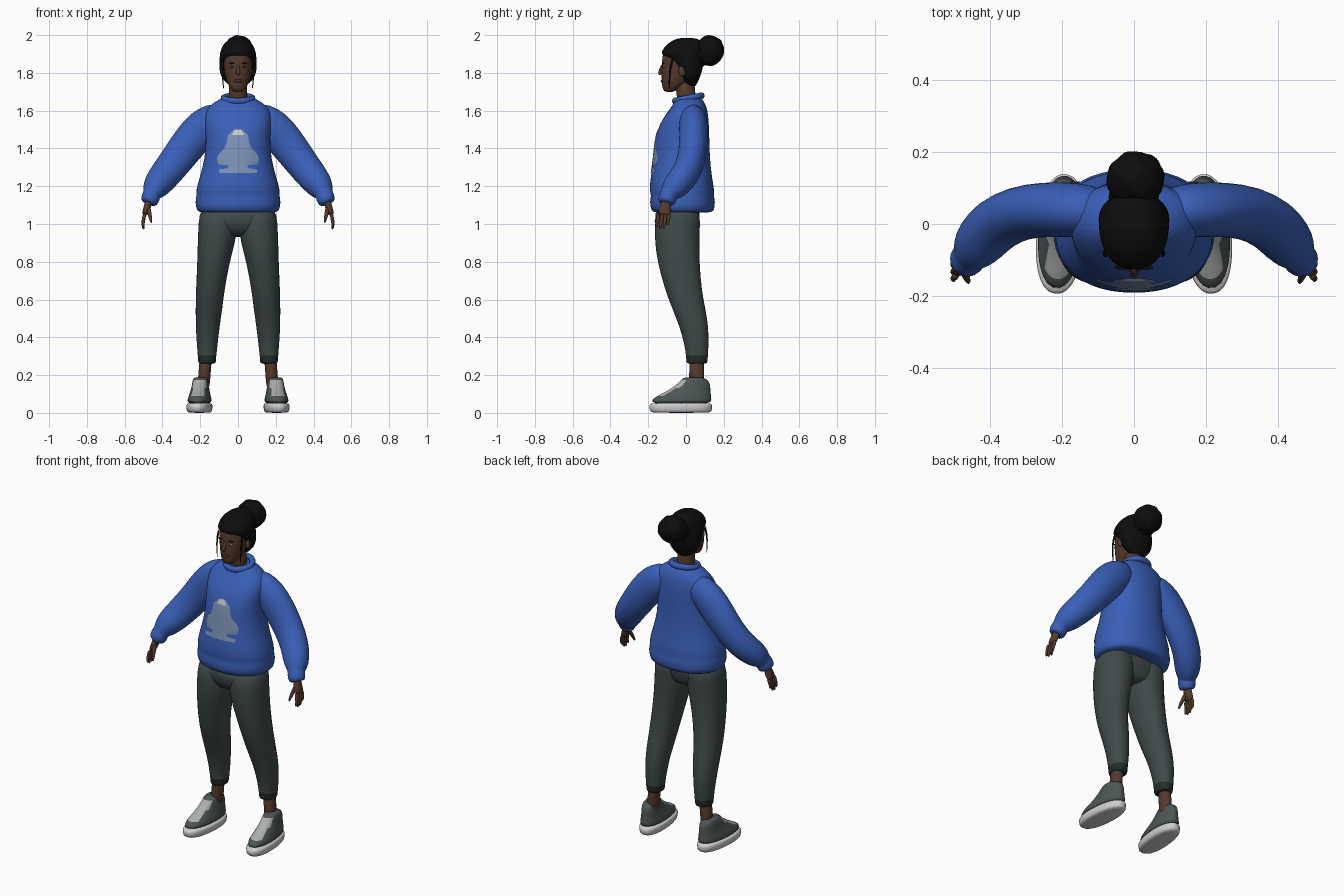
import bpy, bmesh, math
from mathutils import Vector

if "Cube" in bpy.data.objects:
    bpy.data.objects.remove(bpy.data.objects["Cube"])


def material(name, r, g, b):
    m = bpy.data.materials.new(name)
    m.use_nodes = True
    m.diffuse_color = (r, g, b, 1)
    bsdf = m.node_tree.nodes["Principled BSDF"]
    bsdf.inputs["Base Color"].default_value = (r, g, b, 1)
    bsdf.inputs["Roughness"].default_value = 0.8
    return m


BLUE = material("sweater_blue", .042, .115, .48)
PRINT = material("print_pale_blue", .2, .29, .48)
WHITE = material("sole_white", .62, .62, .62)
LACE = material("lace_grey", .42, .43, .43)
TROUSER = material("trouser_grey", .05, .066, .066)
HEM = material("hem_dark", .018, .024, .024)
SKIN = material("skin_brown", .09, .042, .025)
LIP = material("lip_brown", .075, .026, .02)
HAIR = material("hair_black", .004, .004, .004)
SHOE = material("shoe_grey", .075, .092, .092)


def finish(name, bm, mats, rule=None, mirror=False, sub=1):
    """Turn a bmesh into a smooth, optionally mirrored object."""
    bmesh.ops.recalc_face_normals(bm, faces=bm.faces)
    for f in bm.faces:
        f.smooth = True
        if rule:
            f.material_index = rule(f.calc_center_median())
    me = bpy.data.meshes.new(name)
    bm.to_mesh(me)
    bm.free()
    for m in mats:
        me.materials.append(m)
    ob = bpy.data.objects.new(name, me)
    bpy.context.collection.objects.link(ob)
    if mirror:
        mod = ob.modifiers.new("mirror", "MIRROR")
        mod.use_mirror_merge = False
    if sub:
        mod = ob.modifiers.new("smooth", "SUBSURF")
        mod.levels = mod.render_levels = sub
    return ob


def bridge(bm, rings):
    """Skin a list of equal point rings and cap both ends."""
    vs = [[bm.verts.new(p) for p in ring] for ring in rings]
    n = len(vs[0])
    for a, b in zip(vs, vs[1:]):
        for i in range(n):
            j = (i + 1) % n
            bm.faces.new((a[i], a[j], b[j], b[i]))
    bm.faces.new(vs[0])
    bm.faces.new(vs[-1])


def oval(z, cx, rx, yf, yb, power, n=24):
    cy, ry, e = (yf + yb) / 2, (yb - yf) / 2, 2 / power
    pts = []
    for i in range(n):
        a = 2 * math.pi * (i + .5) / n
        c, s = math.cos(a), math.sin(a)
        pts.append(Vector((cx + rx * math.copysign(abs(c) ** e, c),
                           cy + ry * math.copysign(abs(s) ** e, s), z)))
    return pts


def loft(name, rows, mats, power=2, turn=None, **kw):
    """Stack ovals given as (z, centre x, half width, front y, back y)."""
    bm = bmesh.new()
    bridge(bm, [oval(*r, power) for r in rows])
    ob = finish(name, bm, mats, **kw)
    if turn:
        x, angle = turn
        for v in ob.data.vertices:
            px, py = v.co.x, v.co.y
            v.co.x = x + px * math.cos(angle) - py * math.sin(angle)
            v.co.y = px * math.sin(angle) + py * math.cos(angle)
    return ob


def add_tube(bm, path, n=12):
    """Sweep an oval along points given as (x, y, z, thickness, breadth)."""
    pts = [Vector(p[:3]) for p in path]
    rings = []
    for i, p in enumerate(pts):
        t = (pts[min(i + 1, len(pts) - 1)] - pts[max(i - 1, 0)]).normalized()
        u = Vector((0, 1, 0)).cross(t).normalized()
        v = t.cross(u)
        a, b = path[i][3], path[i][-1]
        rings.append([p + u * a * math.cos(k * math.tau / n) + v * b * math.sin(k * math.tau / n)
                      for k in range(n)])
    bridge(bm, rings)


def tubes(name, paths, mat, n=12):
    bm = bmesh.new()
    for path in paths:
        add_tube(bm, path, n)
    return finish(name, bm, [mat], mirror=True)


def ball(name, loc, size, mat, mirror=False, lump=0):
    bm = bmesh.new()
    bmesh.ops.create_icosphere(bm, subdivisions=4 if lump else 3, radius=1)
    for v in bm.verts:
        c = v.co
        k = 1 + lump * math.sin(7 * c.x + 3 * c.z) * math.sin(6 * c.y - 4 * c.z)
        v.co = Vector([loc[i] + size[i] * c[i] * k for i in range(3)])
    return finish(name, bm, [mat], mirror=mirror, sub=0)


# Sweater body, collar and sleeves
sweater = loft("sweater_body", [
    (1.06, 0, .2, -.165, .13), (1.065, 0, .22, -.185, .15), (1.12, 0, .23, -.195, .157),
    (1.148, 0, .22, -.184, .147), (1.18, 0, .225, -.196, .152), (1.25, 0, .203, -.188, .138),
    (1.35, 0, .176, -.172, .127), (1.45, 0, .17, -.165, .125), (1.53, 0, .178, -.142, .122),
    (1.59, 0, .18, -.1, .117), (1.63, 0, .15, -.072, .107), (1.66, 0, .1, -.055, .088),
    (1.672, 0, .065, -.045, .07)], [BLUE], power=2.25)

bpy.ops.mesh.primitive_torus_add(major_radius=.076, minor_radius=.016, major_segments=40,
                                 location=(0, .012, 1.665), rotation=(.2, 0, 0))
collar = bpy.context.object
collar.name = "sweater_collar"
collar.scale = (1, .95, 1.1)
collar.data.materials.append(BLUE)
bpy.ops.object.shade_smooth()

tubes("sleeves", [[
    (.08, .035, 1.565, .075, .06), (.13, .038, 1.555, .088, .072), (.185, .04, 1.515, .1, .078),
    (.25, .04, 1.44, .098, .077), (.32, .032, 1.345, .09, .076), (.385, 0, 1.262, .084, .076),
    (.425, -.045, 1.212, .077, .074), (.447, -.075, 1.178, .062, .062),
    (.456, -.09, 1.158, .045, .045), (.461, -.096, 1.146, .051, .051),
    (.471, -.105, 1.112, .046, .046), (.473, -.106, 1.108, .03, .03)]], BLUE, 20)

# Chest print: a thin plate laid on the sweater
outline = [(1.5, .022), (1.47, .052), (1.43, .06), (1.405, .068), (1.37, .1), (1.345, .11),
           (1.315, .1), (1.31, .05), (1.295, .052), (1.288, .1), (1.27, .1)]
bm = bmesh.new()
grid = [[bm.verts.new((w * (i / 8 - 1), -.3, z)) for i in range(17)] for z, w in outline]
for a, b in zip(grid, grid[1:]):
    for i in range(16):
        bm.faces.new((a[i], a[i + 1], b[i + 1], b[i]))
plate = finish("chest_print", bm, [PRINT, WHITE], sub=0,
               rule=lambda c: int(c.z > 1.47 and abs(c.x) < .025))
wrap = plate.modifiers.new("wrap", "SHRINKWRAP")
wrap.target = sweater
wrap.wrap_method = "PROJECT"
wrap.use_project_x, wrap.use_project_y, wrap.use_project_z = False, True, False
wrap.use_positive_direction = True
wrap.use_negative_direction = False
wrap.wrap_mode = "ABOVE_SURFACE"
wrap.offset = .004

# Trousers
loft("trouser_hips", [(.93, 0, .08, -.11, .04), (.965, 0, .16, -.15, .06),
                      (1.02, 0, .203, -.167, .072), (1.1, 0, .205, -.165, .08)],
     [TROUSER], power=2.3)
loft("trouser_legs", [
    (1.1, .103, .1, -.15, .08), (1, .106, .104, -.168, .074), (.9, .114, .1, -.165, .072),
    (.8, .13, .086, -.152, .072), (.65, .147, .076, -.112, .083), (.55, .154, .071, -.072, .104),
    (.45, .161, .063, -.032, .12), (.36, .163, .055, -.008, .12), (.3, .164, .049, 0, .116),
    (.27, .164, .047, .002, .114), (.258, .164, .044, .005, .11)],
    [TROUSER, HEM], power=2.15, mirror=True, rule=lambda c: int(c.z < .295))

# Ankles and shoes
loft("ankles", [(.11, .184, .036, .012, .1), (.2, .178, .031, .018, .095),
                (.32, .168, .036, .015, .1)], [SKIN], mirror=True)
loft("shoe_soles", [(0, 0, .056, -.18, .13), (.006, 0, .066, -.193, .138),
                    (.045, 0, .069, -.198, .142), (.053, 0, .062, -.19, .137)],
     [WHITE], power=2.3, turn=(.202, .08), mirror=True)
loft("shoe_uppers", [
    (.045, 0, .063, -.188, .137), (.07, 0, .063, -.182, .136), (.088, 0, .058, -.158, .134),
    (.108, 0, .052, -.116, .132), (.13, 0, .047, -.078, .13), (.155, 0, .044, -.045, .128),
    (.175, 0, .041, -.024, .116), (.19, 0, .034, -.012, .09)],
    [SHOE, LACE], power=2.2, turn=(.202, .08), mirror=True,
    rule=lambda c: int(abs(c.x) < .034 and c.y < -.01 and .085 < c.z < .168))

# Hands: palm, four fingers and a thumb
palm = [(.47, -.104, 1.13, .022, .024), (.477, -.108, 1.1, .02, .028),
        (.488, -.113, 1.07, .018, .036), (.496, -.117, 1.045, .013, .033)]
fingers = []
for i, reach in enumerate((.062, .074, .07, .05)):
    y = -.145 + i * .019
    fingers.append([(.492, y, 1.06, .01), (.502, y - .004, 1.045 - reach * .4, .009),
                    (.503, y - .009, 1.045 - reach * .8, .008), (.499, y - .012, 1.045 - reach, .004)])
thumb = [(.477, -.118, 1.095, .013), (.47, -.138, 1.06, .012), (.463, -.155, 1.03, .009),
         (.459, -.164, 1.005, .005)]
tubes("hands", [palm, thumb] + fingers, SKIN)

# Neck, head and face
loft("neck", [(1.62, 0, .058, -.045, .065), (1.7, 0, .047, -.052, .045),
              (1.78, 0, .048, -.06, .05)], [SKIN])
loft("head", [
    (1.698, 0, .022, -.108, -.07), (1.71, 0, .038, -.124, -.045), (1.745, 0, .056, -.128, .01),
    (1.775, 0, .066, -.13, .04), (1.81, 0, .073, -.129, .06), (1.845, 0, .077, -.128, .072),
    (1.89, 0, .077, -.127, .078), (1.93, 0, .066, -.108, .07), (1.96, 0, .035, -.06, .04)], [SKIN],
    power=2.15)
bm = bmesh.new()
add_tube(bm, [(0, -.122, 1.845, .009, .009), (0, -.13, 1.825, .009, .009),
              (0, -.14, 1.8, .013, .011), (0, -.136, 1.789, .013, .008)])
finish("nose", bm, [SKIN])
ball("ears", (.082, -.02, 1.81), (.012, .02, .03), SKIN, True)
ball("lips", (0, -.125, 1.757), (.023, .009, .009), LIP)
ball("eyes", (.032, -.117, 1.832), (.014, .008, .005), LACE, True)
ball("pupils", (.032, -.1225, 1.832), (.005, .004, .005), HAIR, True)
ball("brows", (.034, -.12, 1.851), (.019, .007, .003), HAIR, True)

# Hair cap swept back to a bun, with a loose strand at each temple
loft("hair_cap", [
    (1.725, 0, .035, .005, .05), (1.75, 0, .066, -.01, .062), (1.785, 0, .094, -.04, .078),
    (1.82, 0, .1, -.056, .088), (1.86, 0, .099, -.082, .094), (1.885, 0, .098, -.112, .098),
    (1.9, 0, .096, -.134, .1), (1.93, 0, .09, -.122, .1), (1.96, 0, .072, -.092, .09),
    (1.978, 0, .045, -.058, .07), (1.985, 0, .02, -.03, .04)], [HAIR], power=2.1)
ball("hair_bun", (.004, .125, 1.918), (.08, .077, .08), HAIR, lump=.05)
ball("hair_bun_base", (0, .08, 1.9), (.07, .05, .065), HAIR, lump=.05)
tubes("hair_strands", [[(.078, -.07, 1.88, .008), (.084, -.085, 1.82, .005),
                        (.08, -.088, 1.76, .004), (.076, -.09, 1.71, .002)]], HAIR, 8)
